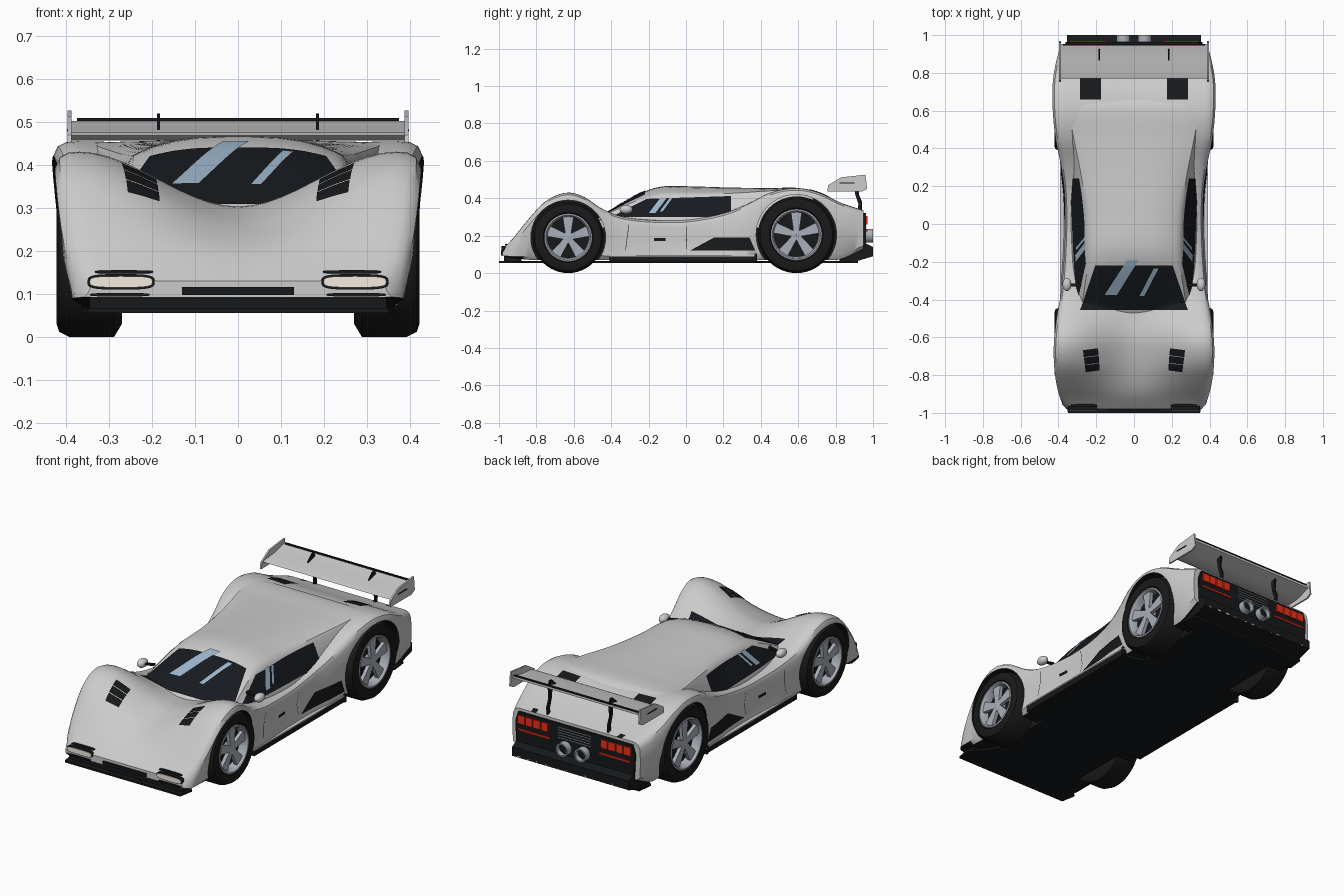
import bpy, bmesh, math
from mathutils import Vector
from mathutils.bvhtree import BVHTree

if "Cube" in bpy.data.objects:
    bpy.data.objects.remove(bpy.data.objects["Cube"])

def material(name, *rgb):
    m = bpy.data.materials.new(name)
    m.diffuse_color = (*rgb, 1)
    m.use_nodes = True
    m.node_tree.nodes["Principled BSDF"].inputs["Base Color"].default_value = m.diffuse_color
    return m

BLACK = material("black", .008, .009, .01)
RUBBER = material("rubber", .01, .01, .01)
GLASS = material("glass", .008, .01, .013)
GLINT = material("glint", .33, .45, .58)
ALLOY = material("alloy", .4, .43, .48)
CREAM = material("lamp", .9, .84, .75)
RED = material("red", .85, .03, .01)

def make(name, verts, faces, mat=None, mirror=False, smooth=True):
    me = bpy.data.meshes.new(name)
    me.from_pydata([tuple(v) for v in verts], [], faces)
    bm = bmesh.new()
    bm.from_mesh(me)
    bmesh.ops.recalc_face_normals(bm, faces=bm.faces)
    bm.to_mesh(me)
    bm.free()
    o = bpy.data.objects.new(name, me)
    bpy.context.collection.objects.link(o)
    if mat:
        me.materials.append(mat)
    if mirror:
        o.modifiers.new("mirror", 'MIRROR')
    if smooth:
        soften(o)
    return o

def soften(o):
    bpy.ops.object.select_all(action='DESELECT')
    o.select_set(True)
    bpy.context.view_layer.objects.active = o
    bpy.ops.object.shade_smooth_by_angle(angle=math.radians(35))

def prism(name, pts, axis, lo, hi, mat=None, mirror=False):
    """Extrude a 2D outline along an axis (x: y,z  y: x,z  z: x,y)."""
    put = {'x': lambda a, b, h: (h, a, b), 'y': lambda a, b, h: (a, h, b), 'z': lambda a, b, h: (a, b, h)}[axis]
    n = len(pts)
    v = [put(*p, h) for h in (lo, hi) for p in pts]
    f = [list(range(n)), list(range(n, 2 * n))] + [(i, (i + 1) % n, n + (i + 1) % n, n + i) for i in range(n)]
    return make(name, v, f, mat, mirror)

def box(name, x, y, z, mat=None, mirror=False):
    return prism(name, [(x[0], y[0]), (x[1], y[0]), (x[1], y[1]), (x[0], y[1])], 'z', *z, mat, mirror)

def lathe(name, prof, centre, axis, mat=None, mirror=True, n=40):
    """Spin (along-axis, radius) points into a closed ring about x or y."""
    v, k = [], len(prof)
    for i in range(n):
        c, s = math.cos(2 * math.pi * i / n), math.sin(2 * math.pi * i / n)
        for a, r in prof:
            p = (a, r * c, r * s) if axis == 'x' else (r * c, a, r * s)
            v.append(Vector(p) + Vector(centre))
    f = [(i * k + j, i * k + (j + 1) % k, (i + 1) % n * k + (j + 1) % k, (i + 1) % n * k + j)
         for i in range(n) for j in range(k)]
    return make(name, v, f, mat, mirror)

def curve(keys):
    """Smooth interpolation through (y, value) keys."""
    def tangent(i):
        a, b = keys[max(i - 1, 0)], keys[min(i + 1, len(keys) - 1)]
        return (b[1] - a[1]) / (b[0] - a[0])
    def f(y):
        i = next((i for i in range(len(keys) - 2) if y < keys[i + 1][0]), len(keys) - 2)
        (y0, a), (y1, b) = keys[i], keys[i + 1]
        h = y1 - y0
        t = (y - y0) / h
        return (a * (2*t**3 - 3*t*t + 1) + b * (3*t*t - 2*t**3)
                + h * (tangent(i) * (t**3 - 2*t*t + t) + tangent(i + 1) * (t**3 - t*t)))
    return f

def loft(name, ys, section):
    """Skin symmetric half sections (bottom centre to top centre)."""
    v, f = [], []
    for y in ys:
        half = section(y)
        ring = half + [(-x, z) for x, z in half[-2:0:-1]]
        n = len(ring)
        v += [(x, y, z) for x, z in ring]
    for i in range(len(ys) - 1):
        f += [(i*n + j, i*n + (j+1) % n, (i+1)*n + (j+1) % n, (i+1)*n + j) for j in range(n)]
    f += [list(range(n)), list(range(len(v) - n, len(v)))]
    return make(name, v, f), BVHTree.FromPolygons(v, f)

# Body shell: width, fender crest, centre-line, floor and door-pinch profiles
width = curve([(-.98, .35), (-.93, .388), (-.8, .418), (-.65, .425), (-.5, .41), (-.35, .385), (-.1, .367),
               (.15, .367), (.3, .385), (.45, .415), (.6, .43), (.75, .43), (.87, .41), (.95, .385)])
fender = curve([(-.98, .13), (-.93, .18), (-.85, .28), (-.75, .385), (-.64, .43), (-.55, .41), (-.45, .345),
                (-.35, .305), (-.2, .285), (0, .285), (.2, .32), (.33, .37), (.45, .43), (.58, .455),
                (.7, .435), (.83, .375), (.95, .335)])
centre = curve([(-.98, .13), (-.9, .2), (-.8, .25), (-.7, .283), (-.6, .303), (-.45, .293), (-.2, .27), (.1, .27),
                (.3, .33), (.5, .415), (.6, .44), (.7, .425), (.83, .375), (.95, .335)])
floor = curve([(-.98, .092), (-.88, .075), (-.8, .07), (.75, .07), (.83, .075), (.95, .13)])
pinch = curve([(-.98, 0), (-.8, -.008), (-.5, .0), (-.2, .014), (.15, .014), (.4, 0), (.8, -.014), (.95, -.004)])

def body_section(y):
    w, f, c, z = width(y), fender(y), centre(y), floor(y)
    wb = min(.385, w + .008)
    ws = max(f - .035, z + .008)
    pts = [(0, z), (wb - .02, z), (wb, z + .1 * (ws - z)), (.5 * (w + wb) - pinch(y), z + .6 * (ws - z)),
           (w, ws), (.975 * w, f - .012), (.93 * w, f - .002)]
    for k in range(12):
        t = 1 - k / 11
        pts.append((.87 * w * t, c + (f - c) * (3 * t * t - 2 * t**3)))
    return pts

body, body_tree = loft("body_shell", [-.98 + 1.93 * i / 70 for i in range(71)], body_section)

# Wheel arches cut out of the shell; arches and belly painted black
WHEELS = (("front", -.63, .19, .126), ("rear", .59, .205, .135))
for name, y, r, rim in WHEELS:
    cut = prism("arch_cutter", [(y + (r + .01) * math.cos(a * math.pi / 24), r + (r + .01) * math.sin(a * math.pi / 24))
                for a in range(48)], 'x', .262, .6, None, True)
    cut.hide_render = True
    m = body.modifiers.new("arch", 'BOOLEAN')
    m.operation, m.object, m.solver = 'DIFFERENCE', cut, 'EXACT'
bpy.context.view_layer.update()
body.data = bpy.data.meshes.new_from_object(body.evaluated_get(bpy.context.evaluated_depsgraph_get()))
body.modifiers.clear()
body.data.materials.clear()
body.data.materials.append(None)
body.data.materials.append(BLACK)
for p in body.data.polygons:
    x, y, z = p.center
    inside = abs(x) < .43 and abs(p.normal.x) < .02 and any(
        abs(math.hypot(y - wy, z - r) - r - .01) < .004 for _, wy, r, _ in WHEELS)
    p.material_index = int(inside or abs(abs(x) - .262) < .001 or (p.normal.z < -.8 and z < .15))
soften(body)
for o in [o for o in bpy.data.objects if o.name.startswith("arch_cutter")]:
    bpy.data.objects.remove(o)

# Cabin: base half width, top half width, shoulder height, crown height
base = curve([(-.47, .3), (-.2, .325), (.3, .343), (.68, .355)])
top = curve([(-.47, .285), (-.34, .262), (-.22, .246), (-.1, .243), (.05, .25), (.25, .278), (.45, .318), (.62, .348), (.68, .352)])
shoulder = curve([(-.47, .292), (-.34, .355), (-.22, .402), (-.12, .42), (.05, .422), (.25, .427), (.45, .44), (.62, .45), (.68, .42)])
crown = curve([(-.47, .296), (-.34, .372), (-.22, .437), (-.12, .464), (.05, .463), (.25, .457), (.45, .455), (.62, .453), (.68, .42)])

def cabin_section(y):
    b, t, s, c = base(y), top(y), shoulder(y), crown(y)
    return [(0, .24), (b, .24), (b, .285), (t + .01, s - .014), (t, s)] + \
        [(t * k, s + (c - s) * (1 - k**3)) for k in (.92, .8, .6, .4, .2, 0)]

cabin, cabin_tree = loft("cabin", [-.47 + 1.15 * i / 46 for i in range(47)], cabin_section)

def decal(name, quad, trees, side, mat, mirror=False, lift=.004, n=12):
    """Thin panel projected on surfaces from above, or from the +x side."""
    a, b, c, d = map(Vector, quad)
    v = []
    for i in range(n + 1):
        for j in range(n + 1):
            p = a.lerp(b, i / n).lerp(d.lerp(c, i / n), j / n)
            o, ray = (Vector((1, p.x, p.y)), Vector((-1, 0, 0))) if side else (Vector((p.x, p.y, 1)), Vector((0, 0, -1)))
            hits = [h[0] for h in (t.ray_cast(o, ray) for t in trees) if h[0]]
            v.append(min(hits, key=lambda h: (h - o).length) - ray * lift if hits else None)
    f = [(i*(n+1)+j, i*(n+1)+j+1, (i+1)*(n+1)+j+1, (i+1)*(n+1)+j) for i in range(n) for j in range(n)]
    f = [q for q in f if all(v[k] for k in q)]
    return make(name, [p or (0, 0, .2) for p in v], f, mat, mirror)

# Glass and its glints
ROOF, SHELL, BOTH = [cabin_tree], [body_tree], [cabin_tree, body_tree]
decal("windscreen", [(-.285, -.455), (.285, -.455), (.205, -.22), (-.205, -.22)], BOTH, 0, GLASS, n=24)
decal("windscreen_glint_wide", [(-.155, -.375), (-.09, -.375), (.025, -.19), (-.035, -.19)], ROOF, 0, GLINT, lift=.007)
decal("windscreen_glint_thin", [(.03, -.38), (.055, -.38), (.13, -.235), (.105, -.235)], ROOF, 0, GLINT, lift=.007)
decal("side_window", [(-.4, .3), (.24, .3), (.24, .412), (-.21, .397)], ROOF, 1, GLASS, True)
decal("side_glint_wide", [(-.2, .32), (-.165, .32), (-.1, .405), (-.135, .405)], ROOF, 1, GLINT, True, .007)
decal("side_glint_thin", [(-.14, .33), (-.125, .33), (-.07, .405), (-.085, .405)], ROOF, 1, GLINT, True, .007)

# Vents, side intakes, door handles and seams
for k in range(3):
    y = -.785 + k * .04
    decal("fender_louvre", [(.182 + .003 * k, y + .01), (.256 + .005 * k, y), (.26 + .005 * k, y + .037), (.184 + .003 * k, y + .047)],
          SHELL, 0, BLACK, True)
decal("rear_deck_vent", [(.175, .66), (.285, .66), (.285, .775), (.175, .775)], BOTH, 0, BLACK, True)
decal("side_intake", [(.02, .12), (.37, .12), (.34, .19), (.15, .19)], SHELL, 1, BLACK, True)
decal("door_handle", [(-.17, .172), (-.11, .172), (-.11, .188), (-.17, .188)], SHELL, 1, BLACK, True, .006)
decal("door_seam", [(-.325, .12), (-.322, .12), (-.304, .26), (-.307, .26)], SHELL, 1, BLACK, True, .002)
decal("door_rear_seam", [(.0, .13), (.003, .13), (.006, .25), (.003, .25)], SHELL, 1, BLACK, True, .002)

# Wheels
for name, y, r, rim in WHEELS:
    x = .422
    lathe(name + "_tyre", [(.27, rim), (.27, r - .03), (.288, r), (x - .03, r), (x - .006, r - .012), (x, r - .03),
                           (x - .002, rim + .008), (x - .012, rim)], (0, y, r), 'x', RUBBER, n=48)
    lathe(name + "_rim", [(x - .06, rim + .002), (x - .004, rim + .002), (x - .002, rim - .006), (x - .012, rim - .014), (x - .06, rim - .018)],
          (0, y, r), 'x', ALLOY)
    lathe(name + "_brake_disc", [(.29, .001), (.29, rim), (x - .05, rim), (x - .05, .001)], (0, y, r), 'x', BLACK)
    lathe(name + "_hub", [(x - .05, .001), (x - .05, .032), (x - .016, .028), (x - .012, .001)], (0, y, r), 'x', ALLOY, n=20)
    for k in range(5):
        a = math.pi / 2 + k * 2 * math.pi / 5
        ca, sa = math.cos(a), math.sin(a)
        pts = [(y + p * ca - q * sa, r + p * sa + q * ca) for p, q in
               ((.015, -.015), (rim - .01, -.03), (rim - .01, .03), (.015, .015))]
        prism(name + "_spoke", pts, 'x', x - .035, x - .015, ALLOY, True)

# Flat floor with splitter, skirts and diffuser
half = [(.35, -1), (.365, -.92), (.3, -.85), (.265, -.8), (.265, -.42), (.365, -.4), (.365, .37), (.265, .4), (.265, .8), (.37, .83), (.36, .92)]
prism("floor_and_splitter", half + [(-x, y) for x, y in reversed(half)], 'z', .055, .066, BLACK)
box("side_skirt", (.34, .386), (-.41, .37), (.06, .09), BLACK, True)
box("skirt_edge", (.36, .391), (-.41, .38), (.09, .097), None, True)
box("skirt_end", (.37, .393), (.365, .38), (.06, .105), BLACK, True)
prism("diffuser", [(.82, .06), (.9, .06), (1, .09), (1, .14), (.95, .165), (.82, .1)], 'x', -.355, .355, BLACK)
for k in range(12):
    box("diffuser_tab", (-.325 + k * .057, -.302 + k * .057), (.99, 1), (.092, .1))

# Nose: lower lip, grille, headlamps
box("nose_lip", (-.345, .345), (-.972, -.88), (.064, .096), BLACK)
box("nose_grille", (-.13, .13), (-.988, -.95), (.097, .116), BLACK)
def pill(hw, hh, cx=.272, cz=.128):
    p = lambda v: math.copysign(abs(v)**.55, v)
    return [(cx + hw * p(math.cos(k * math.pi / 16)), cz + hh * p(math.sin(k * math.pi / 16))) for k in range(32)]
prism("headlamp_surround", pill(.078, .018), 'y', -.984, -.92, BLACK, True)
prism("headlamp_lens", pill(.073, .013), 'y', -.988, -.92, CREAM, True)
prism("headlamp_brow", pill(.068, .004, .265, .151), 'y', -.968, -.92, BLACK, True)
prism("nose_strip", pill(.07, .004, .275, .098), 'y', -.988, -.95, BLACK, True)

# Tail: fascia, lamps, mesh, exhausts
prism("tail_fascia", [(-.355, .13), (.355, .13), (.362, .27), (.345, .32), (-.345, .32), (-.362, .27)], 'y', .94, .963, BLACK)
for k in range(4):
    x = .16 + k * .047
    box("tail_lamp", (x, x + .041), (.955, .97), (.26, .305), RED, True)
box("tail_light_strip", (.15, .34), (.955, .97), (.222, .232), RED, True)
for k in range(5):
    box("tail_mesh_bar", (-.1, .1), (.955, .966), (.245 + k * .014, .248 + k * .014), ALLOY)
lathe("exhaust", [(.93, .036), (1, .036), (1, .029), (.93, .029)], (.056, 0, .2), 'y', ALLOY, n=28)
lathe("exhaust_core", [(.93, .001), (.93, .03), (.975, .03), (.975, .001)], (.056, 0, .2), 'y', BLACK, n=28)

# Rear wing
prism("wing_blade", [(.77, .468), (.79, .457), (.87, .463), (.952, .49), (.952, .502), (.87, .482), (.79, .475)], 'x', -.388, .388)
prism("wing_lip", [(.944, .502), (.954, .502), (.954, .509), (.944, .509)], 'x', -.375, .375, BLACK)
prism("wing_endplate", [(.755, .435), (.76, .47), (.83, .512), (.96, .526), (.968, .45), (.94, .435)], 'x', .387, .396, None, True)
box("endplate_slot", (.395, .398), (.82, .9), (.478, .484), BLACK, True)
prism("wing_strut", [(.915, .32), (.94, .32), (.942, .38), (.925, .42), (.93, .49), (.9, .475), (.905, .42), (.922, .37)],
      'x', .18, .189, BLACK, True)
prism("wing_fin", [(.86, .477), (.93, .488), (.92, .52), (.9, .515)], 'x', .181, .188, BLACK, True)

# Mirrors
lathe("mirror_pod", [(.035 * -math.cos(k * math.pi / 10), .023 * math.sin(k * math.pi / 10) + .0005) for k in range(11)],
      (.355, -.32, .34), 'y', n=24)
prism("mirror_stalk", [(.28, .345), (.35, .335), (.35, .342), (.28, .357)], 'y', -.33, -.315, BLACK, True)
